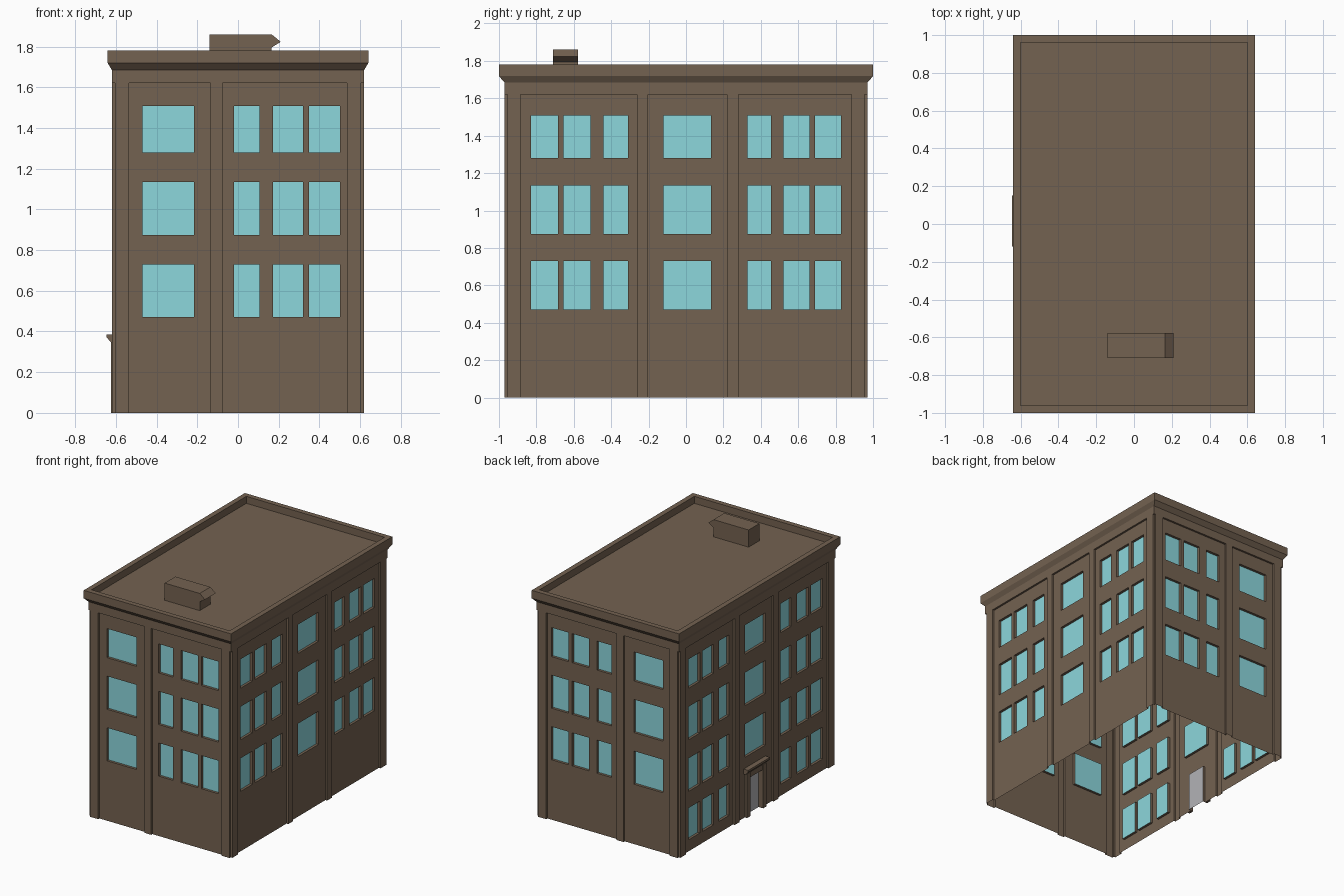
import bpy, bmesh
from mathutils import Vector

if "Cube" in bpy.data.objects:
    bpy.data.objects.remove(bpy.data.objects["Cube"])

def material(name, rgb):
    m = bpy.data.materials.new(name)
    m.diffuse_color = (*rgb, 1)
    m.use_nodes = True
    m.node_tree.nodes["Principled BSDF"].inputs["Base Color"].default_value = m.diffuse_color
    return m

BRICK = material("brick", (0.174, 0.122, 0.082))
GLASS = material("glass", (0.262, 0.68, 0.716))
DOOR = material("door_paint", (0.45, 0.45, 0.47))

def make_object(name, bm, mats):
    bmesh.ops.remove_doubles(bm, verts=bm.verts[:], dist=1e-4)
    me = bpy.data.meshes.new(name)
    bm.to_mesh(me)
    bm.free()
    for m in mats:
        me.materials.append(m)
    ob = bpy.data.objects.new(name, me)
    bpy.context.collection.objects.link(ob)
    return ob

CX, CY, STEP, REVEAL = 0.605, 0.955, 0.015, 0.02   # recessed wall planes
TOP = 1.62

def wall(name, normal, half, plane, piers, openings):
    """Relief wall: piers stand proud, openings (u0,u1,z0,z1,mat) sink in."""
    n = Vector(normal)
    t = Vector((0, 0, 1)).cross(n)
    s = t.x + t.y
    flip = lambda a, b: tuple(sorted((a * s, b * s)))
    piers = [flip(*p) for p in piers]
    openings = [(*flip(o[0], o[1]), *o[2:]) for o in openings]
    us = sorted({-half, half} | {v for p in piers for v in p}
                | {v for o in openings for v in o[:2]})
    zs = sorted({0, TOP} | {v for o in openings for v in o[2:4]})

    def cell(i, j):
        if not 0 <= i < len(us) - 1:
            return 0, 0
        u, z = (us[i] + us[i + 1]) / 2, (zs[j] + zs[j + 1]) / 2
        if any(a < u < b for a, b in piers):
            return -STEP, 0
        for a, b, c, d, m in openings:
            if a < u < b and c < z < d:
                return REVEAL, m
        return 0, 0

    bm = bmesh.new()

    def quad(mat, *pts):
        f = bm.faces.new([bm.verts.new(t * u + n * (plane - d) + Vector((0, 0, z)))
                          for u, d, z in pts])
        f.material_index = mat

    for j in range(len(zs) - 1):
        z0, z1 = zs[j], zs[j + 1]
        for i in range(len(us)):
            u0 = us[i]
            d, m = cell(i, j)
            left = cell(i - 1, j)[0]
            if left != d:
                quad(0, (u0, left, z0), (u0, d, z0), (u0, d, z1), (u0, left, z1))
            if i == len(us) - 1:
                continue
            u1 = us[i + 1]
            quad(m, (u0, d, z0), (u1, d, z0), (u1, d, z1), (u0, d, z1))
            if j and cell(i, j - 1)[0] != d:
                e = cell(i, j - 1)[0]
                quad(0, (u0, e, z0), (u1, e, z0), (u1, d, z0), (u0, d, z0))
    make_object(name, bm, [BRICK, GLASS, DOOR])

# Window layout: columns crossed with floors
FLOORS = [(0.47, 0.73), (0.875, 1.135), (1.28, 1.508)]
END_COLS = [(-0.47, -0.215), (-0.02, 0.105), (0.172, 0.32), (0.35, 0.5)]
SIDE_COLS = [(-0.83, -0.685), (-0.655, -0.51), (-0.44, -0.31), (-0.12, 0.135),
             (0.33, 0.455), (0.522, 0.66), (0.69, 0.83)]
grid = lambda cols, rows: [(*c, *r, 1) for c in cols for r in rows]
END_PIERS = [(-CX, -0.535), (-0.135, -0.075), (0.535, CX)]
SIDE_PIERS = [(-CY, -0.885), (-0.262, -0.203), (0.22, 0.28), (0.885, CY)]

wall("front_wall", (0, -1, 0), CX, CY, END_PIERS, grid(END_COLS, FLOORS))
wall("back_wall", (0, 1, 0), CX, CY, END_PIERS, grid(END_COLS, FLOORS))
wall("right_wall", (1, 0, 0), CY, CX, SIDE_PIERS, grid(SIDE_COLS, FLOORS))
# Entrance side: extra ground floor windows and a door
ground = grid([c for c in SIDE_COLS if c[0] != -0.12], [(0.09, 0.34)])
wall("left_wall", (-1, 0, 0), CY, CX, SIDE_PIERS,
     grid(SIDE_COLS, FLOORS) + ground + [(-0.065, 0.095, 0, 0.30, 2)])

# Cornice, parapet and roof: stacked rectangles
bm = bmesh.new()
rings = [[bm.verts.new((sx * x, sy * y, z)) for sx, sy in ((-1, -1), (1, -1), (1, 1), (-1, 1))]
         for x, y, z in [(CX, CY, TOP), (0.62, 0.97, TOP), (0.62, 0.97, 1.685), (0.64, 1.0, 1.718),
                         (0.64, 1.0, 1.78), (0.6, 0.96, 1.78), (0.6, 0.96, 1.725)]]
for a, b in zip(rings, rings[1:]):
    for k in range(4):
        q = (k + 1) % 4
        bm.faces.new((a[k], a[q], b[q], b[k]))
bm.faces.new(rings[-1])
make_object("cornice_and_roof", bm, [BRICK])

def prism(name, profile, y0, y1):
    """Extrude an (x, z) profile along y."""
    bm = bmesh.new()
    f = bm.faces.new([bm.verts.new((x, y0, z)) for x, z in profile])
    r = bmesh.ops.extrude_face_region(bm, geom=[f])
    bmesh.ops.translate(bm, vec=(0, y1 - y0, 0),
                        verts=[v for v in r["geom"] if isinstance(v, bmesh.types.BMVert)])
    bmesh.ops.recalc_face_normals(bm, faces=bm.faces[:])
    return make_object(name, bm, [BRICK])

def box_profile(x0, x1, z0, z1):
    return [(x0, z0), (x1, z0), (x1, z1), (x0, z1)]

# Rooftop vent with pointed hood
prism("roof_vent", box_profile(-0.14, 0.165, 1.725, 1.86), -0.71, -0.577)
prism("vent_hood", [(0.165, 1.795), (0.21, 1.823), (0.165, 1.86)], -0.71, -0.577)

# Door surround and canopy
for side, y in (("front", -0.105), ("back", 0.095)):
    prism("door_jamb_" + side, box_profile(-0.625, -CX, 0, 0.345), y, y + 0.04)
prism("door_lintel", box_profile(-0.618, -CX, 0.30, 0.345), -0.065, 0.095)
prism("door_canopy", [(-CX, 0.345), (-0.622, 0.345), (-0.645, 0.37), (-0.645, 0.385), (-CX, 0.385)],
      -0.12, 0.15)
